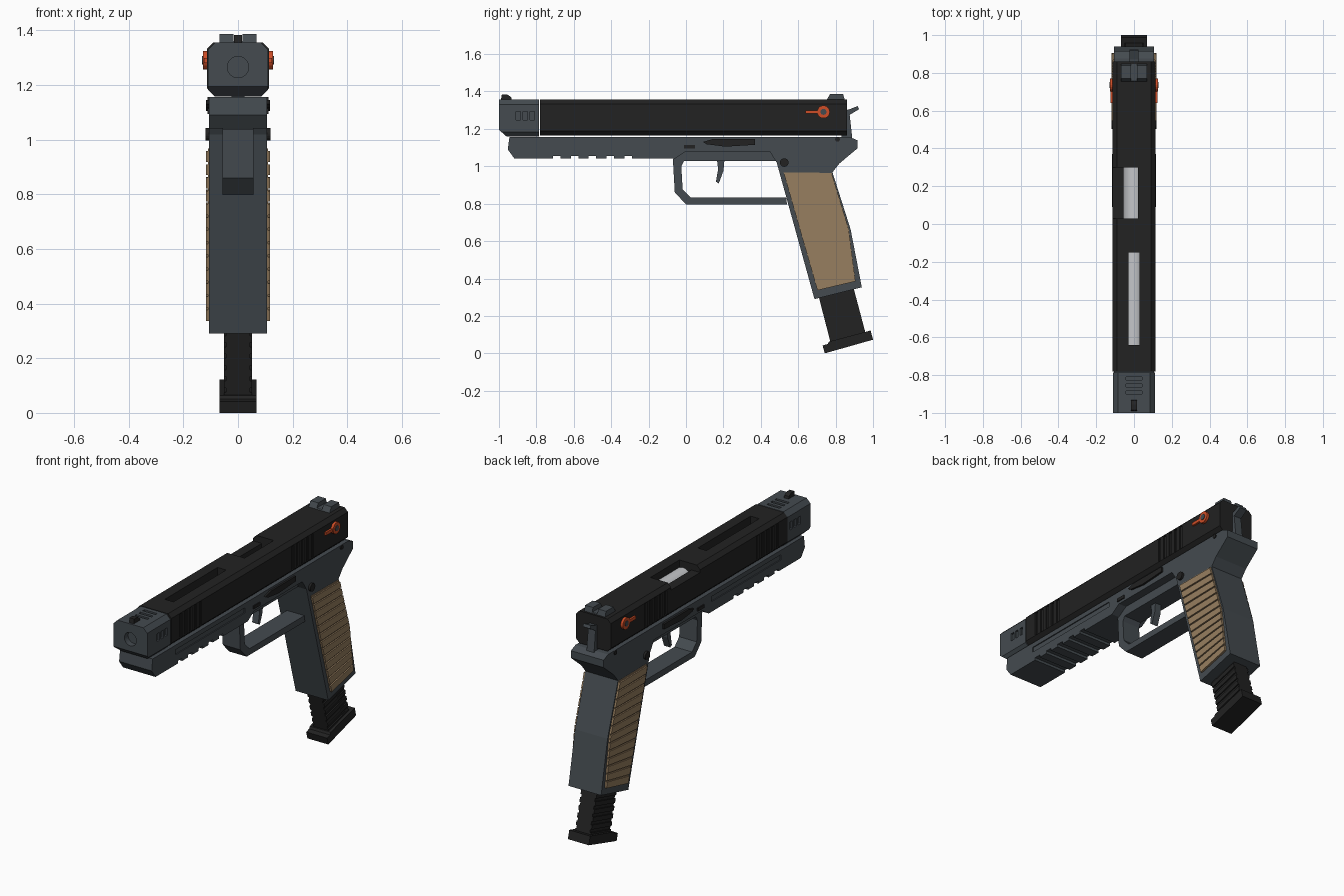
import bpy, bmesh, math
from mathutils import Vector

if "Cube" in bpy.data.objects:
    bpy.data.objects.remove(bpy.data.objects["Cube"])


def material(name, rgb):
    m = bpy.data.materials.new(name)
    m.use_nodes = True
    m.diffuse_color = (*rgb, 1)
    m.node_tree.nodes["Principled BSDF"].inputs["Base Color"].default_value = (*rgb, 1)
    return m


grey = material("slate grey", (0.058, 0.070, 0.080))
black = material("matt black", (0.016, 0.016, 0.016))
tan = material("tan grip", (0.31, 0.21, 0.115))
orange = material("orange", (0.62, 0.075, 0.02))
steel = material("bright steel", (0.55, 0.56, 0.58))


def prism(name, pts, lo, hi, mat=None, axis="x"):
    """Extrude a profile: (y, z) points along x, or (x, z) points along y."""
    def place(p, d):
        return (d, p[0], p[1]) if axis == "x" else (p[0], d, p[1])
    bm = bmesh.new()
    a = [bm.verts.new(place(p, lo)) for p in pts]
    b = [bm.verts.new(place(p, hi)) for p in pts]
    bm.faces.new(a)
    bm.faces.new(b)
    for i in range(len(pts)):
        j = (i + 1) % len(pts)
        bm.faces.new((a[i], a[j], b[j], b[i]))
    bmesh.ops.recalc_face_normals(bm, faces=bm.faces)
    mesh = bpy.data.meshes.new(name)
    bm.to_mesh(mesh)
    bm.free()
    if mat:
        mesh.materials.append(mat)
    ob = bpy.data.objects.new(name, mesh)
    bpy.context.collection.objects.link(ob)
    return ob


def rect(u0, u1, v0, v1):
    return [(u0, v0), (u1, v0), (u1, v1), (u0, v1)]


def circle(u, v, r, n=20):
    return [(u + r * math.cos(math.tau * i / n), v + r * math.sin(math.tau * i / n)) for i in range(n)]


def octagon(w, z0, z1, c):
    return [(-w + c, z0), (w - c, z0), (w, z0 + c), (w, z1 - c),
            (w - c, z1), (c - w, z1), (-w, z1 - c), (-w, z0 + c)]


def cut(ob, pts, lo, hi, axis="x"):
    """Subtract a prism and discard it."""
    tool = prism("cutter", pts, lo, hi, None, axis)
    mod = ob.modifiers.new("cut", "BOOLEAN")
    mod.operation, mod.solver, mod.object = "DIFFERENCE", "EXACT", tool
    bpy.context.view_layer.objects.active = ob
    bpy.ops.object.modifier_apply(modifier=mod.name)
    bpy.data.objects.remove(tool)


def sides(name, pts, lo, hi, mat):
    """The same plate on both sides of the body."""
    for side, s in (("left", 1), ("right", -1)):
        prism(side + "_" + name, pts, *sorted((s * lo, s * hi)), mat)


def cut_sides(ob, pts, lo, hi=0.2):
    for s in (1, -1):
        cut(ob, pts, *sorted((s * lo, s * hi)))


def along(path, t):
    """Point at fraction t of an evenly divided polyline."""
    k = min(int(t * (len(path) - 1)), len(path) - 2)
    return Vector(path[k]).lerp(Vector(path[k + 1]), t * (len(path) - 1) - k)


def bands(front, back, count, fill):
    """Quads that run across from a front edge to a back edge."""
    for i in range(count):
        t0, t1 = i / count, (i + fill) / count
        yield [along(front, t0), along(back, t0), along(back, t1), along(front, t1)]


# Slide with top slot, ejection port and grip serrations
slide = prism("slide", octagon(0.113, 1.166, 1.356, 0.022), -0.78, 0.86, black, "y")
cut(slide, rect(-0.028, 0.028, 1.26, 1.5), -0.64, -0.15, "y")
cut(slide, rect(-0.056, 0.022, 1.24, 1.5), 0.03, 0.30, "y")
cut(slide, rect(-0.2, -0.05, 1.318, 1.5), 0.03, 0.30, "y")
for start in (-0.70, 0.34):
    for i in range(5):
        y = start + 0.045 * i
        cut_sides(slide, [(y, 1.19), (y + 0.02, 1.19), (y + 0.02, 1.33), (y, 1.33)], 0.105)

# Barrel
barrel = prism("barrel", circle(0, 1.262, 0.055, 32), -0.77, 0.40, steel, "y")
bpy.ops.object.select_all(action="DESELECT")
barrel.select_set(True)
bpy.context.view_layer.objects.active = barrel
bpy.ops.object.shade_smooth_by_angle()

# Muzzle block with bore, side ports and top vents
muzzle = prism("muzzle_block", octagon(0.110, 1.158, 1.356, 0.026), -1.0, -0.785, grey, "y")
cut(muzzle, [(-1.1, 1.1), (-0.9, 1.1), (-0.958, 1.158), (-1.0, 1.195), (-1.1, 1.25)], -0.2, 0.2)
cut(muzzle, circle(0, 1.266, 0.039, 28), -1.1, -0.965, "y")
for i in range(3):
    y = -0.908 + 0.037 * i
    cut_sides(muzzle, rect(y, y + 0.023, 1.247, 1.292), 0.098)
    cut(muzzle, rect(-0.042, 0.042, 1.344, 1.5), y + 0.008, y + 0.024, "y")

# Sights
prism("front_sight", [(-0.99, 1.35), (-0.93, 1.35), (-0.935, 1.37), (-0.955, 1.383), (-0.985, 1.383)],
      -0.015, 0.015, black)
rear_sight = prism("rear_sight", [(0.75, 1.35), (0.85, 1.35), (0.84, 1.387), (0.77, 1.387)],
                   -0.068, 0.068, grey)
cut(rear_sight, rect(-0.017, 0.017, 1.362, 1.5), 0.7, 0.9, "y")

# Frame and grip in one profile
frame = prism("frame_and_grip", [
    (-0.944, 1.157), (-0.953, 1.09), (-0.917, 1.041), (-0.06, 1.041), (0.0, 1.08),
    (0.447, 1.08), (0.485, 1.02), (0.687, 0.29), (0.94, 0.353), (0.88, 0.663),
    (0.783, 0.968), (0.82, 1.015), (0.917, 1.096), (0.917, 1.139), (0.875, 1.157)],
    -0.106, 0.106, grey)
for i in range(5):
    y = -0.71 + 0.095 * i
    cut(frame, rect(y, y + 0.04, 0.98, 1.056), -0.2, 0.2)
cut_sides(frame, rect(-0.73, -0.085, 1.10, 1.13), 0.100)

# Trigger housing, guard and trigger
prism("trigger_housing", [(-0.03, 1.027), (0.49, 1.027), (0.49, 1.1), (-0.03, 1.1)], -0.057, 0.057, grey)
prism("trigger_guard", [
    (-0.035, 1.07), (-0.07, 1.037), (-0.06, 0.86), (0.0, 0.797), (0.54, 0.797), (0.535, 0.834),
    (0.025, 0.834), (-0.018, 0.877), (-0.025, 1.0), (-0.01, 1.03), (0.0, 1.07)], -0.057, 0.057, grey)
prism("trigger", [(0.165, 1.04), (0.172, 0.985), (0.16, 0.918), (0.175, 0.908),
                  (0.20, 0.975), (0.206, 1.04)], -0.02, 0.02, grey)

# Hammer
prism("hammer", [(0.83, 1.14), (0.84, 1.30), (0.87, 1.303), (0.918, 1.322), (0.925, 1.305),
                 (0.875, 1.275), (0.89, 1.14)], -0.024, 0.024, grey)

# Controls on both sides
sides("slide_stop", [(0.09, 1.13), (0.14, 1.145), (0.37, 1.145), (0.37, 1.115),
                     (0.21, 1.105), (0.11, 1.118)], 0.10, 0.117, black)
sides("takedown_catch", rect(-0.012, 0.047, 1.095, 1.114), 0.10, 0.112, black)
sides("magazine_release", circle(0.525, 1.02, 0.023), 0.10, 0.119, black)
sides("frame_pin", circle(0.81, 1.144, 0.013, 12), 0.10, 0.111, black)
sides("safety_disc", circle(0.735, 1.291, 0.034), 0.10, 0.128, orange)
sides("safety_arm", rect(0.64, 0.72, 1.281, 1.299), 0.10, 0.124, orange)
sides("safety_hub", circle(0.735, 1.291, 0.016), 0.10, 0.131, grey)

# Grip panels: a thin plate with raised slats
front_edge = [(0.703, 0.337), (0.612, 0.652), (0.522, 0.967)]
back_edge = [(0.906, 0.385), (0.87, 0.663), (0.778, 0.965)]
sides("grip_panel", front_edge + back_edge[::-1], 0.10, 0.110, tan)
for n, quad in enumerate(bands(front_edge, back_edge, 13, 0.82), 1):
    sides("grip_slat_%d" % n, quad, 0.105, 0.118, tan)

# Magazine with ribs and a base pad
mag_front = [(0.775, 0.05), (0.70, 0.34)]
mag_back = [(0.962, 0.10), (0.885, 0.39)]
prism("magazine", mag_front + mag_back[::-1], -0.044, 0.044, black)
for n, quad in enumerate(bands(mag_front, mag_back, 7, 0.6), 1):
    prism("magazine_rib_%d" % n, quad, -0.051, 0.051, black)
prism("magazine_base", [(0.742, 0.0), (1.0, 0.073), (0.987, 0.122), (0.765, 0.063),
                        (0.758, 0.05), (0.73, 0.042)], -0.068, 0.068, black)
